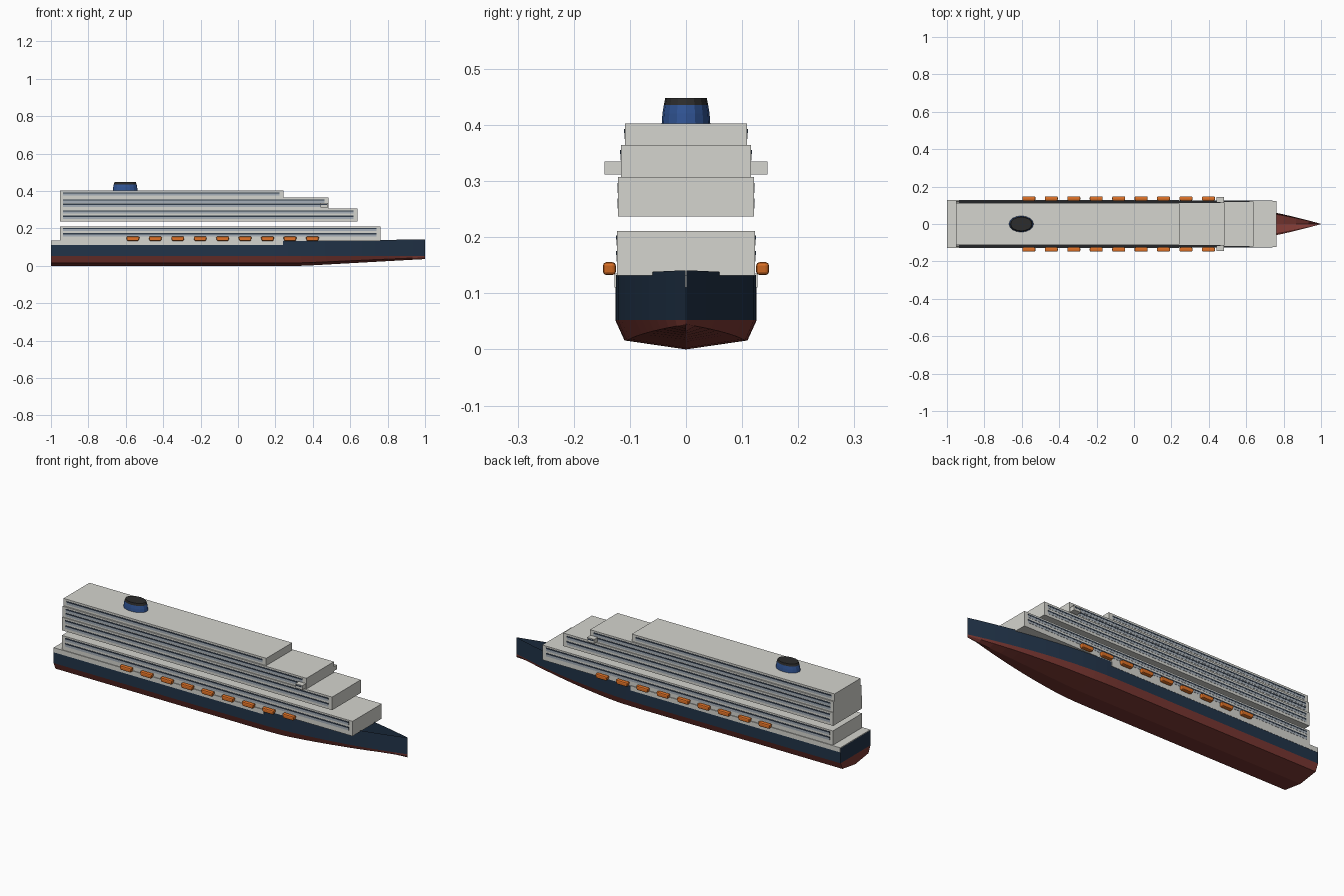
import bpy, bmesh, math

if "Cube" in bpy.data.objects:
    bpy.data.objects.remove(bpy.data.objects["Cube"])


def mat(name, r, g, b):
    m = bpy.data.materials.new(name)
    m.diffuse_color = (r, g, b, 1)
    m.use_nodes = True
    m.node_tree.nodes["Principled BSDF"].inputs["Base Color"].default_value = m.diffuse_color
    return m


WHITE = mat("white_paint", 0.66, 0.66, 0.62)
NAVY = mat("navy_paint", 0.015, 0.033, 0.065)
RED = mat("red_antifoul", 0.20, 0.04, 0.033)
ORANGE = mat("orange_boat", 0.75, 0.17, 0.02)
BLUE = mat("funnel_blue", 0.03, 0.09, 0.30)
BLACK = mat("funnel_black", 0.025, 0.025, 0.025)
DARK = mat("window_dark", 0.03, 0.045, 0.07)
GLASS = mat("balcony_glass", 0.38, 0.43, 0.48)


def finish(bm, name, *mats):
    me = bpy.data.meshes.new(name)
    bm.to_mesh(me)
    bm.free()
    for m in mats:
        me.materials.append(m)
    ob = bpy.data.objects.new(name, me)
    bpy.context.collection.objects.link(ob)
    return ob


def box(name, x0, x1, y0, y1, z0, z1, m):
    bm = bmesh.new()
    bmesh.ops.create_cube(bm, size=1)
    for v in bm.verts:
        v.co = ((x0 + x1) / 2 + v.co.x * (x1 - x0),
                (y0 + y1) / 2 + v.co.y * (y1 - y0),
                (z0 + z1) / 2 + v.co.z * (z1 - z0))
    return finish(bm, name, m)


# Hull: open-topped loft, keel - chine - waterline - sheer on both sides
def section(x):
    t = max(0, (x - 0.2) / 0.8)
    w = 0.1255 * (1 - t ** 1.8) + 0.0005
    rise = 0.036 * max(0, (x - 0.35) / 0.65)
    top = 0.132 + 0.009 * t
    half = [(w, top), (w, 0.052), (0.87 * w, 0.016 + 0.8 * rise)]
    pts = [(-y, z) for y, z in half] + [(0, rise)] + half[::-1]
    return [(x, y, z) for y, z in pts]


bm = bmesh.new()
stations = [-1, -0.6, -0.2, 0.2] + [0.2 + 0.8 * i / 12 for i in range(1, 13)]
rings = [[bm.verts.new(p) for p in section(x)] for x in stations]
for a, b in zip(rings, rings[1:]):
    for i in range(6):
        f = bm.faces.new((a[i], a[i + 1], b[i + 1], b[i]))
        f.material_index = 0 if i in (0, 5) else 1
r = rings[0]
bm.faces.new((r[0], r[6], r[5], r[1]))
bm.faces.new(r[1:6]).material_index = 1
bmesh.ops.recalc_face_normals(bm, faces=bm.faces)
finish(bm, "hull", NAVY, RED)

# Main deck slab, showing as a white strip along the aft sides
box("main_deck", -0.999, 0.24, -0.127, 0.127, 0.11, 0.135, WHITE)

# Superstructure tiers: front x, half width, bottom, top, window band heights
tiers = [
    ("lower", 0.762, 0.123, 0.132, 0.211, (0.168, 0.196)),
    ("middle", 0.64, 0.121, 0.237, 0.307, (0.262, 0.290)),
    ("bridge", 0.485, 0.116, 0.307, 0.364, (0.326, 0.348)),
    ("top", 0.243, 0.109, 0.364, 0.403, (0.386,)),
]
for name, xf, w, z0, z1, bands in tiers:
    box(name + "_tier", -0.953, xf, -w, w, z0, z1, WHITE)
    for k, z in enumerate(bands):
        for side, s in (("left", 1), ("right", -1)):
            ys = sorted((s * (w - 0.004), s * (w + 0.0015)))
            box(f"{name}_windows_{k}_{side}", -0.935, xf - 0.022,
                *ys, z, z + 0.007, DARK)
            ys = sorted((s * (w - 0.004), s * (w + 0.001)))
            box(f"{name}_balcony_{k}_{side}", -0.935, xf - 0.022,
                *ys, z - 0.011, z, GLASS)

# Bridge wings with a window strip
for side, s in (("left", 1), ("right", -1)):
    box("bridge_wing_" + side, 0.44, 0.482, *sorted((s * 0.11, s * 0.145)),
        0.312, 0.335, WHITE)
    box("bridge_wing_window_" + side, 0.445, 0.477,
        *sorted((s * 0.14, s * 0.1455)), 0.324, 0.331, DARK)

# Funnel: tapered elliptical loft with a black cap
bm = bmesh.new()
N = 16
prof = [(0.40, 0.066, 0.0435), (0.42, 0.064, 0.042),
        (0.436, 0.061, 0.0395), (0.448, 0.056, 0.037)]
rings = [[bm.verts.new((-0.603 + rx * math.cos(2 * math.pi * i / N),
                        ry * math.sin(2 * math.pi * i / N), z))
          for i in range(N)] for z, rx, ry in prof]
for k in range(3):
    for i in range(N):
        j = (i + 1) % N
        f = bm.faces.new((rings[k][i], rings[k][j],
                          rings[k + 1][j], rings[k + 1][i]))
        f.material_index = 1 if k == 2 else 0
bm.faces.new(rings[-1]).material_index = 1
bm.faces.new(rings[0][::-1])
finish(bm, "funnel", BLUE, BLACK)

# Lifeboats: bevelled blocks narrowed at the keel, nine per side
for side, s in (("left", 1), ("right", -1)):
    for i in range(9):
        bm = bmesh.new()
        bmesh.ops.create_cube(bm, size=1)
        for v in bm.verts:
            k = 0.85 if v.co.z < 0 else 1
            v.co = (v.co.x * 0.072 * k, v.co.y * 0.023, v.co.z * 0.023)
        bmesh.ops.bevel(bm, geom=bm.edges[:], offset=0.006, segments=2,
                        profile=0.5, affect='EDGES')
        ob = finish(bm, f"lifeboat_{side}_{i + 1}", ORANGE)
        ob.location = (-0.562 + 0.12 * i, s * 0.1365, 0.144)
